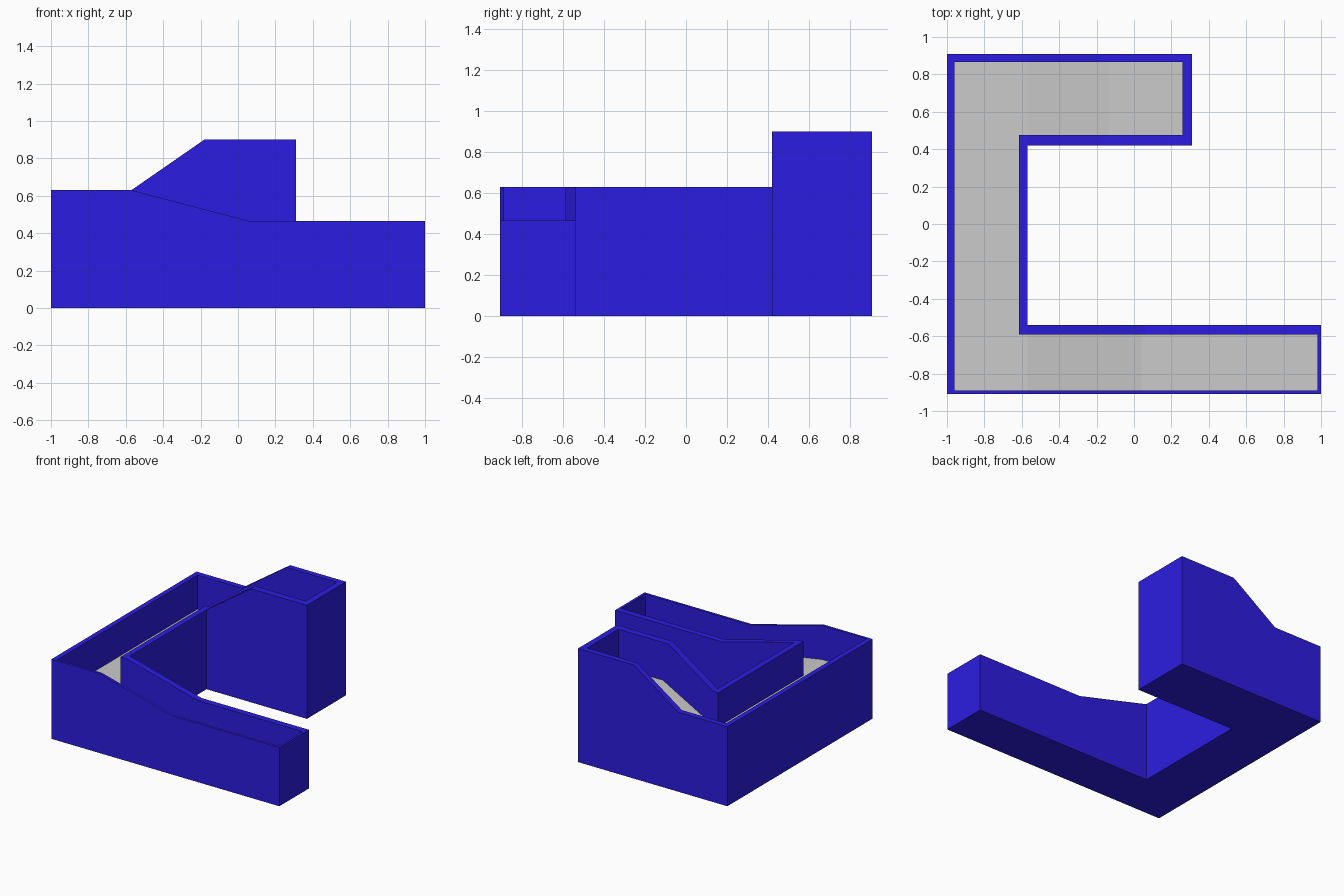
import bpy, bmesh

if "Cube" in bpy.data.objects:
    bpy.data.objects.remove(bpy.data.objects["Cube"])

RIM, FLOOR = (0.63, 0.36), 0.36
MID, LOW, HIGH = (0.63, 0.36), (0.465, 0.26), (0.90, 0.60)   # rim height, floor height

# Plan stations around the C shape: outer x, outer y, inner x, inner y, level, floor x shift
stations = [
    (-1.00, -0.91, -0.96, -0.89, MID, 0),
    (-0.57, -0.91, -0.57, -0.89, MID, 0),
    (0.06, -0.91, 0.06, -0.89, LOW, -0.02),
    (1.00, -0.91, 0.98, -0.89, LOW, 0),
    (1.00, -0.54, 0.98, -0.59, LOW, 0),
    (0.06, -0.54, 0.06, -0.59, LOW, -0.02),
    (-0.57, -0.54, -0.57, -0.59, MID, 0),
    (-0.57, -0.54, -0.615, -0.59, MID, 0),
    (-0.57, 0.42, -0.615, 0.475, MID, 0),
    (-0.57, 0.42, -0.57, 0.475, MID, 0),
    (-0.18, 0.42, -0.18, 0.475, HIGH, 0.05),
    (0.31, 0.42, 0.26, 0.475, HIGH, 0),
    (0.31, 0.91, 0.26, 0.865, HIGH, 0),
    (-0.18, 0.91, -0.18, 0.865, HIGH, 0.05),
    (-0.57, 0.91, -0.57, 0.865, MID, 0),
    (-1.00, 0.91, -0.96, 0.865, MID, 0),
]
floor_points = [(ix + dx, iy, lv[1]) for _, _, ix, iy, lv, dx in stations]


def finish(bm, name, material=None):
    mesh = bpy.data.meshes.new(name)
    bm.to_mesh(mesh)
    bm.free()
    if material:
        mesh.materials.append(material)
    obj = bpy.data.objects.new(name, mesh)
    bpy.context.collection.objects.link(obj)


blue = bpy.data.materials.new("blue")
blue.diffuse_color = (0.025, 0.012, 0.75, 1)
blue.use_nodes = True
blue.node_tree.nodes["Principled BSDF"].inputs["Base Color"].default_value = blue.diffuse_color

# Walls: base, outer rim, inner rim and inner foot rings bridged together
bm = bmesh.new()
ring_points = [
    [(ox, oy, 0) for ox, oy, *_ in stations],
    [(ox, oy, lv[0]) for ox, oy, _, _, lv, _ in stations],
    [(ix, iy, lv[0]) for _, _, ix, iy, lv, _ in stations],
    floor_points,
]
rings = [[bm.verts.new(p) for p in ring] for ring in ring_points]
n = len(stations)
for a, b in zip(rings, rings[1:]):
    for i in range(n):
        j = (i + 1) % n
        bm.faces.new((a[i], a[j], b[j], b[i]))
bm.faces.new(list(reversed(rings[0])))
bmesh.ops.remove_doubles(bm, verts=bm.verts[:], dist=0.0005)
finish(bm, "outer_walls", blue)

# Floor: level middle, ramp down to the front arm, ramp up to the back arm
bm = bmesh.new()
verts = [bm.verts.new(p) for p in floor_points]
for face in ((0, 1, 6, 7, 8, 9, 14, 15), (1, 2, 5, 6), (2, 3, 4, 5),
             (9, 10, 13, 14), (10, 11, 12, 13)):
    bm.faces.new([verts[i] for i in face])
finish(bm, "sloped_floor")
